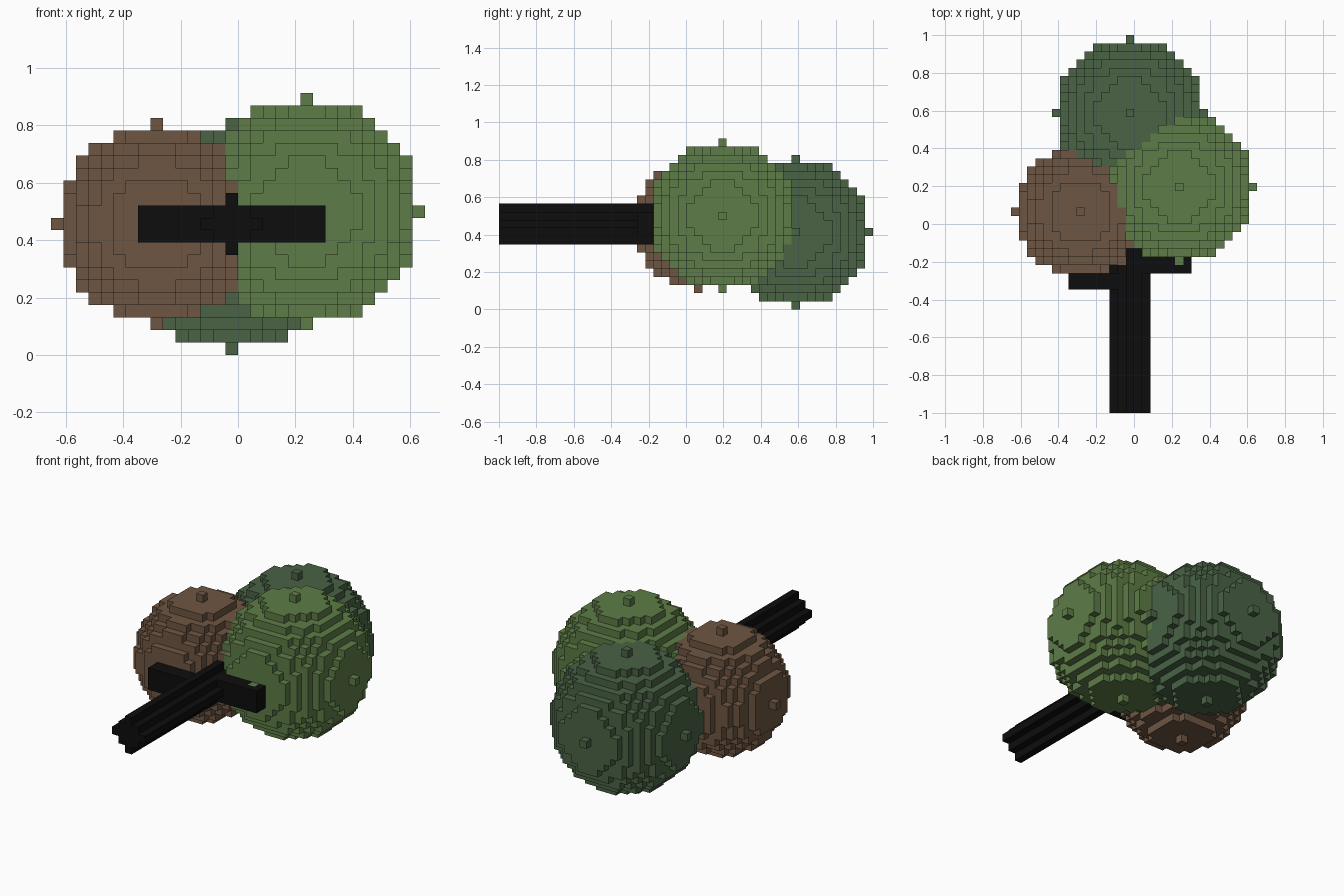
import bpy, bmesh
from mathutils import Vector

if "Cube" in bpy.data.objects:
    bpy.data.objects.remove(bpy.data.objects["Cube"], do_unlink=True)

UNIT = 2 / 46                      # edge of one block
ORIGIN = Vector((-15, -23, 0))     # grid corner, in blocks


def material(name, rgb):
    mat = bpy.data.materials.new(name)
    mat.use_nodes = True
    mat.diffuse_color = (*rgb, 1)
    bsdf = mat.node_tree.nodes["Principled BSDF"]
    bsdf.inputs["Base Color"].default_value = (*rgb, 1)
    bsdf.inputs["Roughness"].default_value = 0.9
    return mat


def box(xs, ys, zs):
    """Blocks in inclusive index ranges."""
    return {(x, y, z) for x in range(xs[0], xs[1] + 1)
            for y in range(ys[0], ys[1] + 1)
            for z in range(zs[0], zs[1] + 1)}


def ball(centre, r):
    """Blocks whose centres lie within r of the centre block."""
    bounds = [(c - r, c + r) for c in centre]
    return {p for p in box(*bounds)
            if sum((a - b) ** 2 for a, b in zip(p, centre)) <= r * r}


def rod(cx, cz, r, ys):
    """Round blocky rod along y."""
    return {p for p in box((cx - r, cx + r), ys, (cz - r, cz + r))
            if (p[0] - cx) ** 2 + (p[2] - cz) ** 2 <= r * r}


black = material("black", (0.004, 0.004, 0.004))
brown = material("brown", (0.156, 0.093, 0.054))
leaf = material("leaf green", (0.112, 0.202, 0.063))
forest = material("forest green", (0.067, 0.125, 0.060))

# Later parts take over blocks shared with earlier ones
parts = [
    ("handle", rod(14, 10, 2, (0, 22)), black),
    ("right_crossbar", box((7, 13), (15, 16), (9, 11)), black),
    ("left_crossbar", box((15, 21), (17, 18), (9, 11)), black),
    ("brown_ball", ball((8, 24, 10), 8), brown),
    ("back_ball", ball((14, 36, 9), 9), forest),
    ("left_ball", ball((20, 27, 11), 9), leaf),
]
owner = {p: name for name, blocks, _ in parts for p in blocks}


def build(name, mat):
    """Skin the outer faces of the blocks a part owns."""
    bm = bmesh.new()
    for p in (q for q, o in owner.items() if o == name):
        for axis in range(3):
            for side in (0, 1):
                near = list(p)
                near[axis] += 2 * side - 1
                if tuple(near) in owner:
                    continue
                u, v = (axis + 1) % 3, (axis + 2) % 3
                corners = []
                for du, dv in ((0, 0), (1, 0), (1, 1), (0, 1)):
                    c = Vector(p)
                    c[axis] += side
                    c[u] += du
                    c[v] += dv
                    corners.append(bm.verts.new((c + ORIGIN) * UNIT))
                bm.faces.new(corners if side else corners[::-1])
    bmesh.ops.remove_doubles(bm, verts=bm.verts, dist=UNIT * 0.01)
    mesh = bpy.data.meshes.new(name)
    bm.to_mesh(mesh)
    bm.free()
    mesh.materials.append(mat)
    bpy.context.collection.objects.link(bpy.data.objects.new(name, mesh))


for name, _, mat in parts:
    build(name, mat)
